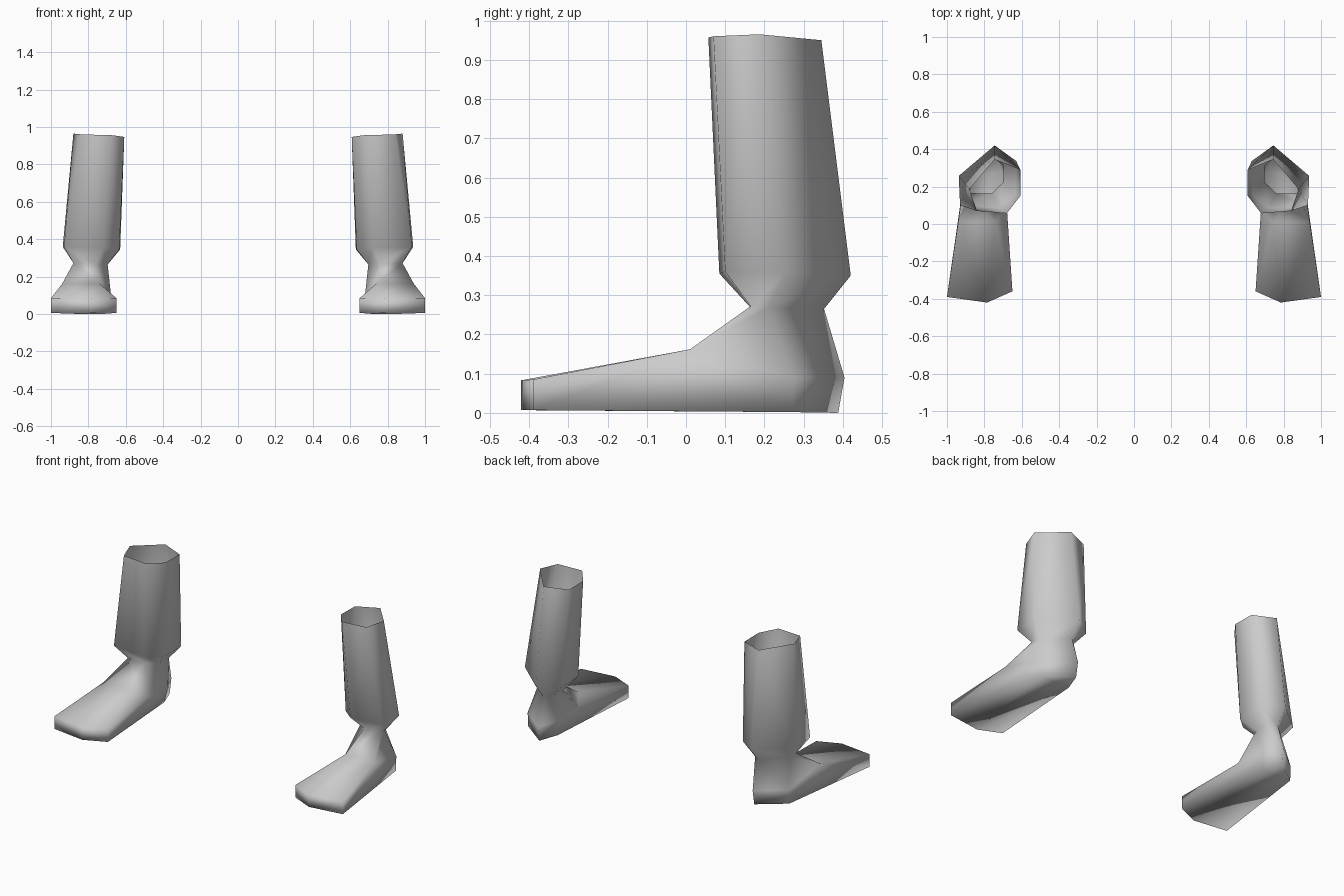
import bpy, bmesh

cube = bpy.data.objects.get("Cube")
if cube:
    bpy.data.objects.remove(cube, do_unlink=True)

grey = bpy.data.materials.new("light_grey")
grey.use_nodes = True
colour = (0.6, 0.6, 0.6, 1)
grey.diffuse_color = colour
grey.node_tree.nodes["Principled BSDF"].inputs["Base Color"].default_value = colour

# Six-sided rings: back, outer, outer front, inner front, inner, inner back
TOP = [(.745, .345, .95), (.88, .187, .965), (.84, .07, .96),
       (.68, .057, .957), (.608, .15, .947), (.608, .29, .945)]
CALF = [(.745, .42, .35), (.937, .257, .36), (.93, .10, .36),
        (.72, .085, .355), (.635, .16, .345), (.63, .337, .345)]
NECK = [(.745, .352, .265), (.87, .21, .268), (.88, .165, .272),
        (.76, .163, .27), (.697, .225, .265), (.697, .31, .265)]
ANKLE = [(.745, .404, .09), (.905, .275, .09), (.94, .01, .162),
         (.74, .01, .162), (.68, .09, .11), (.69, .29, .10)]
# Toe edge: outer, tip, inner
TOE = [(1.0, -.39, .085), (.785, -.42, .083), (.65, -.36, .085)]
# Heel edge on the sole: back, outer, inner
HEEL = [(.745, .388, 0), (.905, .27, .002), (.70, .27, .002)]


def build_leg(name, side):
    bm = bmesh.new()

    def add(points):
        return [bm.verts.new((side * x, y, z)) for x, y, z in points]

    # Open shin tube down to the ankle
    rings = [add(r) for r in (TOP, CALF, NECK, ANKLE)]
    for upper, lower in zip(rings, rings[1:]):
        for i in range(6):
            j = (i + 1) % 6
            bm.faces.new((upper[i], upper[j], lower[j], lower[i]))

    # Foot: heel, sides, instep, toe and sole
    back, outer, instep_out, instep_in, inner, inner_back = rings[-1]
    toe_out, tip, toe_in = add(TOE)
    sole_out, sole_tip, sole_in = add([(x, y, .007) for x, y, z in TOE])
    heel, heel_out, heel_in = add(HEEL)
    for face in (
            (back, outer, heel_out, heel),
            (inner_back, back, heel, heel_in),
            (outer, instep_out, heel_out),
            (instep_out, toe_out, sole_out, heel_out),
            (instep_out, instep_in, tip, toe_out),
            (instep_in, toe_in, tip),
            (instep_in, inner, toe_in),
            (inner, heel_in, sole_in, toe_in),
            (inner, inner_back, heel_in),
            (toe_out, tip, sole_tip, sole_out),
            (tip, toe_in, sole_in, sole_tip),
            (heel, heel_out, sole_out, sole_tip, sole_in, heel_in)):
        bm.faces.new(face)

    bmesh.ops.recalc_face_normals(bm, faces=bm.faces)
    # Make sure the open skin faces outwards: the sole must point down
    sole = min(bm.faces, key=lambda f: f.calc_center_median().z)
    if sole.normal.z > 0:
        bmesh.ops.reverse_faces(bm, faces=bm.faces)
    for f in bm.faces:
        f.smooth = True

    mesh = bpy.data.meshes.new(name)
    bm.to_mesh(mesh)
    bm.free()
    mesh.materials.append(grey)
    obj = bpy.data.objects.new(name, mesh)
    bpy.context.scene.collection.objects.link(obj)


build_leg("left_lower_leg", 1)
build_leg("right_lower_leg", -1)
